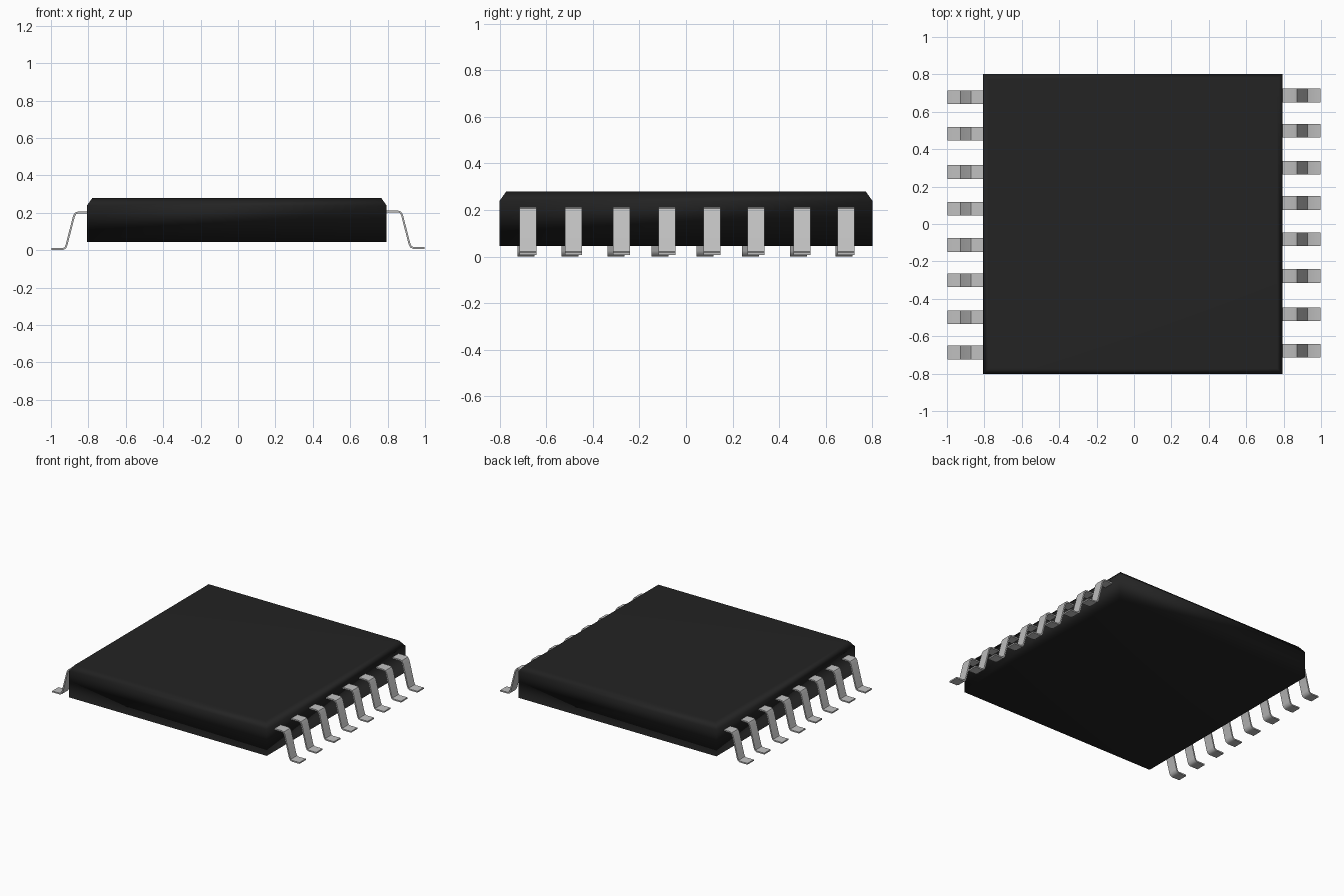
import bpy, bmesh

if "Cube" in bpy.data.objects:
    bpy.data.objects.remove(bpy.data.objects["Cube"])

def material(name, color):
    m = bpy.data.materials.new(name)
    m.diffuse_color = (*color, 1)
    m.use_nodes = True
    m.node_tree.nodes["Principled BSDF"].inputs["Base Color"].default_value = m.diffuse_color
    return m

BLACK = material("black plastic", (0.017, 0.017, 0.017))
METAL = material("tinned metal", (0.52, 0.52, 0.52))

def add_object(name, bm, mat):
    bmesh.ops.recalc_face_normals(bm, faces=bm.faces[:])
    me = bpy.data.meshes.new(name)
    bm.to_mesh(me)
    bm.free()
    ob = bpy.data.objects.new(name, me)
    bpy.context.collection.objects.link(ob)
    me.materials.append(mat)
    for p in me.polygons:
        p.use_smooth = True
    return ob

# Body: box with a chamfered top rim, softly shaded
bm = bmesh.new()
rings = []
for z, inset in ((0.045, 0), (0.238, 0), (0.28, 0.03)):
    x0, x1, y = -0.808 + inset, 0.795 - inset, 0.802 - inset
    rings.append([bm.verts.new((px, py, z)) for px, py in
                  ((x0, -y), (x1, -y), (x1, y), (x0, y))])
bm.faces.new(rings[0])
bm.faces.new(rings[-1])
for a, b in zip(rings, rings[1:]):
    for i in range(4):
        j = (i + 1) % 4
        bm.faces.new((a[i], a[j], b[j], b[i]))
body = add_object("chip_body", bm, BLACK)
body.modifiers.new("soft shading", 'WEIGHTED_NORMAL')

# Pins: gull-wing strips, eight per side; the left row is the right row turned half round
PROFILE = [(0.76, 0.207), (0.855, 0.207), (0.868, 0.203), (0.877, 0.188),
           (0.917, 0.033), (0.924, 0.018), (0.937, 0.012), (0.998, 0.012)]
PIN_Y = (0.687, 0.498, 0.301, 0.112, -0.081, -0.278, -0.483, -0.678)
HALF_W, THICK = 0.0365, 0.01

def pin(name, side, y, drop):
    bm = bmesh.new()
    rows = [[bm.verts.new((side * x, y + s * HALF_W, z - drop)) for s in (-1, 1)]
            for x, z in PROFILE]
    for a, b in zip(rows, rows[1:]):
        bm.faces.new((a[0], a[1], b[1], b[0]))
    ob = add_object(name, bm, METAL)
    solid = ob.modifiers.new("thickness", 'SOLIDIFY')
    solid.thickness = THICK
    solid.offset = 0
    bpy.ops.object.select_all(action='DESELECT')
    ob.select_set(True)
    bpy.context.view_layer.objects.active = ob
    bpy.ops.object.modifier_apply(modifier=solid.name)
    bpy.ops.object.shade_smooth_by_angle(angle=0.7)

for i, y in enumerate(PIN_Y):
    pin(f"right_pin_{i + 1}", 1, y, 0)
    pin(f"left_pin_{i + 1}", -1, -y, 0.006)
